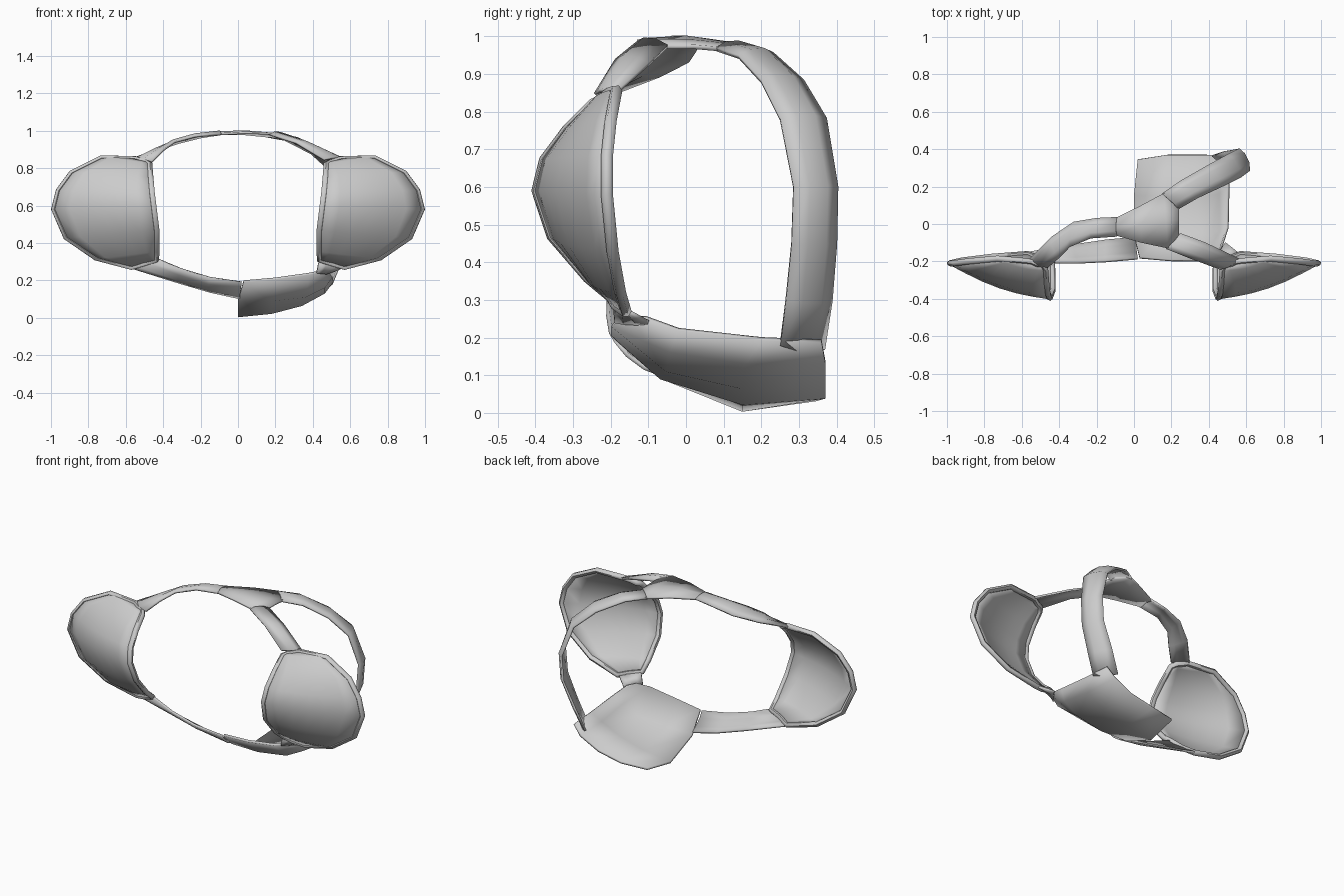
import bpy, math
from mathutils import Vector

if "Cube" in bpy.data.objects:
    bpy.data.objects.remove(bpy.data.objects["Cube"])

CENTRE = Vector((0.1, 0.05, 0.55))


def sheet(name, rows, thick, smooth=40):
    """Loft rows of points into a thin solid sheet."""
    n = len(rows[0])
    verts = [tuple(p) for r in rows for p in r]
    faces = [(i * n + j, i * n + j + 1, (i + 1) * n + j + 1, (i + 1) * n + j)
             for i in range(len(rows) - 1) for j in range(n - 1)]
    me = bpy.data.meshes.new(name)
    me.from_pydata(verts, [], faces)
    ob = bpy.data.objects.new(name, me)
    bpy.context.collection.objects.link(ob)
    mod = ob.modifiers.new("thickness", 'SOLIDIFY')
    mod.thickness = thick
    mod.offset = 0
    finish(ob, smooth)
    return ob


def finish(ob, angle):
    bpy.ops.object.select_all(action='DESELECT')
    ob.select_set(True)
    bpy.context.view_layer.objects.active = ob
    bpy.ops.object.shade_smooth_by_angle(angle=math.radians(angle))


def strap(name, pairs, bow=0.015, thick=0.012):
    """Band between two edges, bowed away from the body."""
    rows = []
    for a, b in pairs:
        a, b = Vector(a), Vector(b)
        mid = (a + b) / 2
        out = (mid - CENTRE).normalized() * bow
        rows.append([a, a.lerp(b, .3) + out, a.lerp(b, .7) + out, b])
    return sheet(name, rows, thick)


def rim(name, pts, r):
    """Rounded edge along a closed outline."""
    cu = bpy.data.curves.new(name, 'CURVE')
    cu.dimensions = '3D'
    cu.bevel_depth = r
    cu.bevel_resolution = 1
    sp = cu.splines.new('POLY')
    sp.points.add(len(pts) - 1)
    for q, p in zip(sp.points, pts):
        q.co = (*p, 1)
    sp.use_cyclic_u = True
    ob = bpy.data.objects.new(name, cu)
    bpy.context.collection.objects.link(ob)
    bpy.ops.object.select_all(action='DESELECT')
    ob.select_set(True)
    bpy.context.view_layer.objects.active = ob
    bpy.ops.object.convert(target='MESH')
    finish(bpy.context.object, 60)


# Chest cups: inner edge bulges forward, outer edge lies back
cup_edges = [
    ((.435, -.20, .31), (.57, -.16, .27)),
    ((.435, -.26, .36), (.76, -.175, .32)),
    ((.435, -.355, .47), (.92, -.195, .43)),
    ((.450, -.395, .59), (.985, -.21, .58)),
    ((.460, -.375, .67), (.96, -.21, .68)),
    ((.467, -.315, .75), (.89, -.20, .775)),
    ((.472, -.245, .82), (.73, -.185, .855)),
    ((.490, -.220, .83), (.55, -.20, .85)),
]
for side, s in (("left", -1), ("right", 1)):
    rows = []
    for a, b in cup_edges:
        a, b = Vector(a), Vector(b)
        w = (b - a).length
        row = []
        for k in range(7):
            p = a.lerp(b, k / 6)
            p.y -= .06 * w * math.sin(math.pi * k / 6)
            row.append(Vector((p.x * s, p.y, p.z)))
        rows.append(row)
    sheet(side + "_cup", rows, .016, 50)
    outline = ([r[0] for r in rows] + rows[-1][3:4] + [r[-1] for r in reversed(rows)]
               + rows[0][3:4])
    rim(side + "_cup_rim", outline, .016)

# Top junction plate
sheet("top_plate", [
    [(-.10, -.06, .982), (-.10, -.015, .992), (-.10, .03, .982)],
    [(.04, -.10, .990), (.04, .0, .996), (.04, .10, .982)],
    [(.18, -.13, .985), (.17, .02, .985), (.16, .165, .970)],
    [(.24, -.06, .972), (.24, .02, .972), (.24, .10, .965)],
], .012, 30)

# Upper straps from plate to cups
strap("left_upper_strap", [
    ((-.09, .035, .982), (-.09, -.065, .982)),
    ((-.20, .030, .965), (-.23, -.075, .970)),
    ((-.32, .010, .935), (-.34, -.120, .940)),
    ((-.44, -.07, .895), (-.40, -.180, .895)),
    ((-.56, -.19, .850), (-.46, -.230, .835)),
])
strap("right_upper_strap", [
    ((.17, -.13, .980), (.245, -.05, .972)),
    ((.31, -.185, .935), (.38, -.10, .925)),
    ((.46, -.240, .845), (.56, -.185, .850)),
])

# Back strap, over the top and down to the lower plate
strap("back_strap", [
    ((.15, .160, .970), (.235, .08, .965)),
    ((.25, .230, .952), (.34, .14, .945)),
    ((.39, .310, .880), (.47, .20, .880)),
    ((.50, .370, .780), (.57, .25, .780)),
    ((.56, .400, .600), (.615, .285, .600)),
    ((.55, .397, .450), (.605, .28, .450)),
    ((.48, .385, .300), (.55, .265, .300)),
    ((.42, .365, .170), (.50, .25, .180)),
])

# Lower side plate wrapping from below up to the right
sheet("lower_plate", [
    [(.03, -.18, .195), (.20, -.195, .21), (.38, -.195, .235), (.45, -.16, .25), (.47, -.11, .255)],
    [(.00, -.06, .095), (.18, -.065, .095), (.36, -.05, .115), (.46, -.04, .165), (.50, -.02, .222)],
    [(.00, .15, .010), (.18, .15, .028), (.34, .15, .070), (.46, .16, .135), (.505, .20, .197)],
    [(.02, .345, .038), (.18, .37, .045), (.33, .37, .075), (.45, .37, .135), (.50, .36, .190)],
], .014, 50)

# Lower straps from plate to cups
strap("left_lower_strap", [
    ((.02, -.185, .190), (.01, -.07, .105)),
    ((-.15, -.200, .215), (-.15, -.085, .140)),
    ((-.30, -.207, .260), (-.32, -.110, .190)),
    ((-.43, -.205, .315), (-.56, -.150, .265)),
], .012)
strap("right_lower_strap", [
    ((.42, -.185, .240), (.49, -.10, .240)),
    ((.435, -.190, .310), (.56, -.155, .270)),
], .005)
